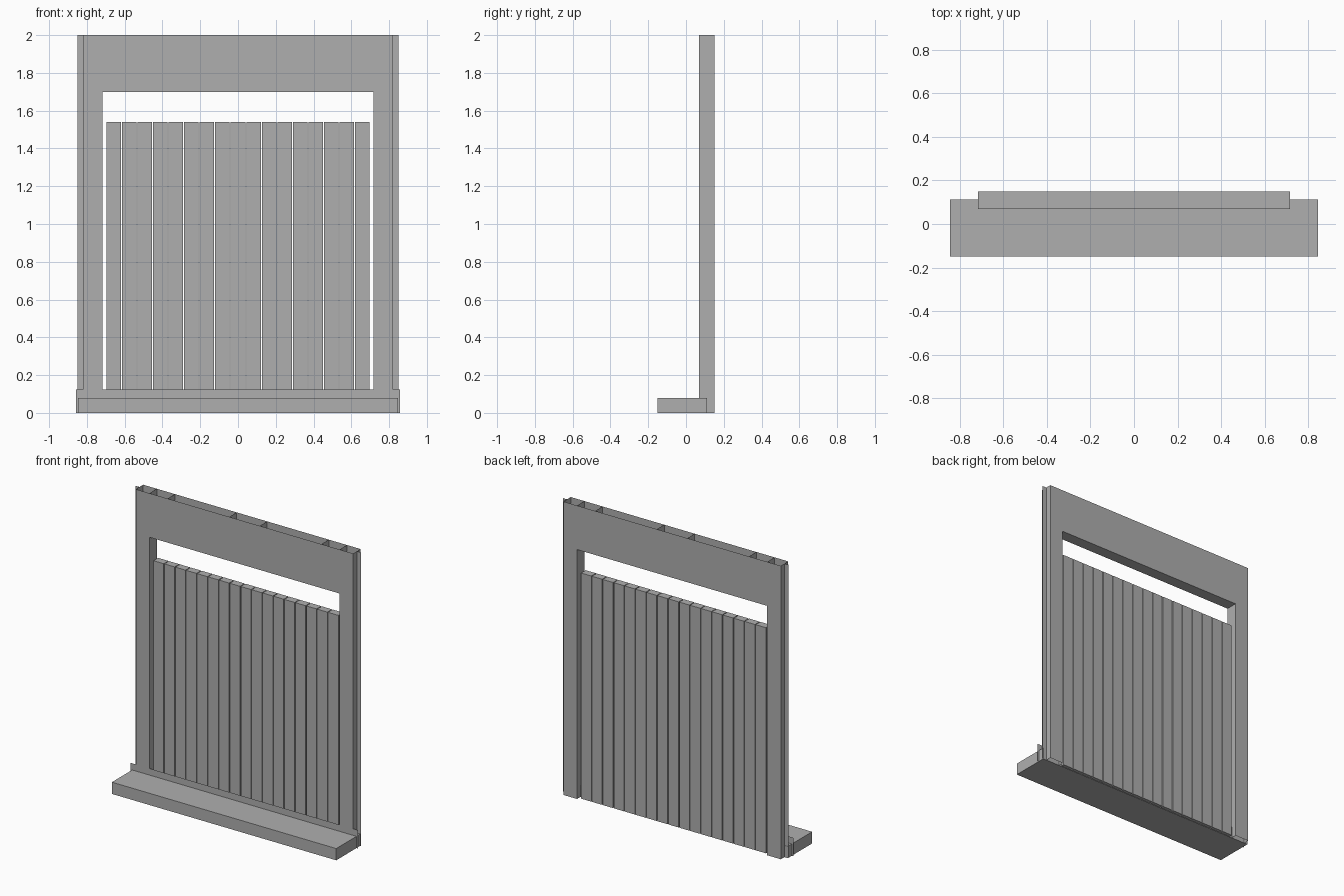
import bpy, bmesh

if "Cube" in bpy.data.objects:
    bpy.data.objects.remove(bpy.data.objects["Cube"])

# One flat grey for the whole model
grey = bpy.data.materials.new("plain_grey")
grey.diffuse_color = (0.43, 0.43, 0.43, 1)
grey.use_nodes = True
grey.node_tree.nodes["Principled BSDF"].inputs["Base Color"].default_value = grey.diffuse_color


def finish(name, bm, recalc=True):
    if recalc:
        bmesh.ops.recalc_face_normals(bm, faces=bm.faces)
    mesh = bpy.data.meshes.new(name)
    bm.to_mesh(mesh)
    bm.free()
    mesh.materials.append(grey)
    obj = bpy.data.objects.new(name, mesh)
    bpy.context.collection.objects.link(obj)
    return obj


def box(name, x0, x1, y0, y1, z0, z1):
    bm = bmesh.new()
    bmesh.ops.create_cube(bm, size=1)
    for v in bm.verts:
        v.co = ((x0 + x1) / 2 + v.co.x * (x1 - x0),
                (y0 + y1) / 2 + v.co.y * (y1 - y0),
                (z0 + z1) / 2 + v.co.z * (z1 - z0))
    return finish(name, bm)


def sheet(name, corners):
    bm = bmesh.new()
    bm.faces.new([bm.verts.new(c) for c in corners])
    return finish(name, bm, False)


def front_sheet(name, x0, x1, y, z0, z1):
    return sheet(name, [(x0, y, z0), (x1, y, z0), (x1, y, z1), (x0, y, z1)])


FRONT, BACK = 0.07, 0.15      # wall faces
OUT, IN, HEAD = 0.82, 0.717, 1.70

# Hollow doorway frame: two arch-shaped skins, joined at the sides and opening,
# left open along the top and under the jambs
outline = [(-OUT, 0), (-IN, 0), (-IN, HEAD), (IN, HEAD),
           (IN, 0), (OUT, 0), (OUT, 2), (-OUT, 2)]
bm = bmesh.new()
fv = [bm.verts.new((x, FRONT, z)) for x, z in outline]
bv = [bm.verts.new((x, BACK, z)) for x, z in outline]
bm.faces.new(fv)
bm.faces.new(bv[::-1])
for i in (1, 2, 3, 5, 7):
    j = (i + 1) % 8
    bm.faces.new((fv[j], fv[i], bv[i], bv[j]))
finish("door_frame", bm)

# Stiffening ribs inside the header, and thin edge flanges on both sides
for s, side in ((-1, "left"), (1, "right")):
    for n, x in enumerate((0.115, 0.58, IN)):
        x *= s
        sheet(f"header_rib_{side}_{n + 1}",
              [(x, FRONT, HEAD), (x, BACK, HEAD), (x, BACK, 2), (x, FRONT, 2)])
    xs = sorted((s * OUT, s * 0.85))
    front_sheet(f"edge_flange_{side}", xs[0], xs[1], 0.11, 0, 2)

# Threshold strip across the front, and the step
front_sheet("threshold_strip", -0.857, 0.857, 0.068, 0, 0.125)
box("step", -0.846, 0.846, -0.15, 0.112, 0, 0.08)

# Row of vertical slats filling the opening
COUNT, WIDTH, PITCH = 17, 0.077, 0.0823
for i in range(COUNT):
    x = (i - (COUNT - 1) / 2) * PITCH
    box(f"slat_{i + 1}", x - WIDTH / 2, x + WIDTH / 2, 0.085, 0.135, 0.002, 1.54)
